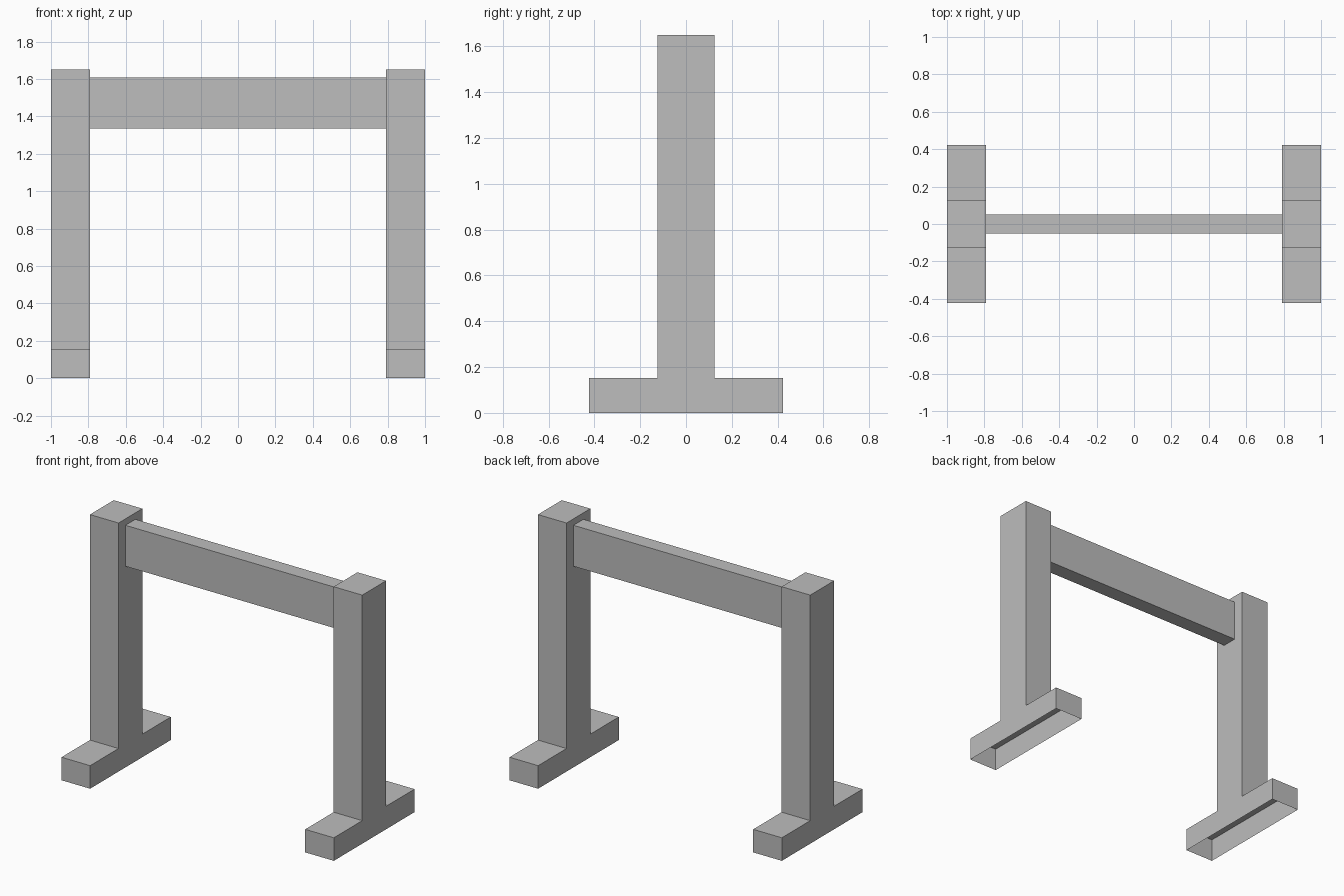
import bpy
import bmesh
from mathutils import Vector

cube = bpy.data.objects.get("Cube")
if cube:
    bpy.data.objects.remove(cube, do_unlink=True)

# Single grey finish
grey = bpy.data.materials.new("plain grey")
grey.use_nodes = True
colour = (0.51, 0.51, 0.51, 1.0)
grey.diffuse_color = colour
grey.node_tree.nodes["Principled BSDF"].inputs["Base Color"].default_value = colour


def box(name, low, high, open_sides=()):
    """Box between two corners; faces pointing along open_sides are left off."""
    low, high = Vector(low), Vector(high)
    bm = bmesh.new()
    bmesh.ops.create_cube(bm, size=1)
    bmesh.ops.scale(bm, vec=high - low, verts=bm.verts)
    bmesh.ops.translate(bm, vec=(low + high) / 2, verts=bm.verts)
    bm.normal_update()
    missing = [f for f in bm.faces
               if any(f.normal.dot(Vector(d)) > 0.9 for d in open_sides)]
    bmesh.ops.delete(bm, geom=missing, context="FACES")
    mesh = bpy.data.meshes.new(name)
    bm.to_mesh(mesh)
    bm.free()
    mesh.materials.append(grey)
    obj = bpy.data.objects.new(name, mesh)
    bpy.context.collection.objects.link(obj)
    return obj


OUTER, INNER = 1.0, 0.79
FOOT_TOP, POST_TOP = 0.153, 1.65
FOOT_HALF, POST_HALF, BEAM_HALF = 0.423, 0.125, 0.052
DOWN = (0, 0, -1)

# Two upright stands: hollow foot open underneath, with a post on top
for side, sign in (("left", 1), ("right", -1)):
    x0, x1 = sorted((sign * INNER, sign * OUTER))
    box(side + "_foot", (x0, -FOOT_HALF, 0), (x1, FOOT_HALF, FOOT_TOP), [DOWN])
    box(side + "_post", (x0, -POST_HALF, FOOT_TOP), (x1, POST_HALF, POST_TOP), [DOWN])

# Crossbeam between the posts
box("crossbeam", (-INNER, -BEAM_HALF, 1.335), (INNER, BEAM_HALF, 1.607),
    [(1, 0, 0), (-1, 0, 0)])
